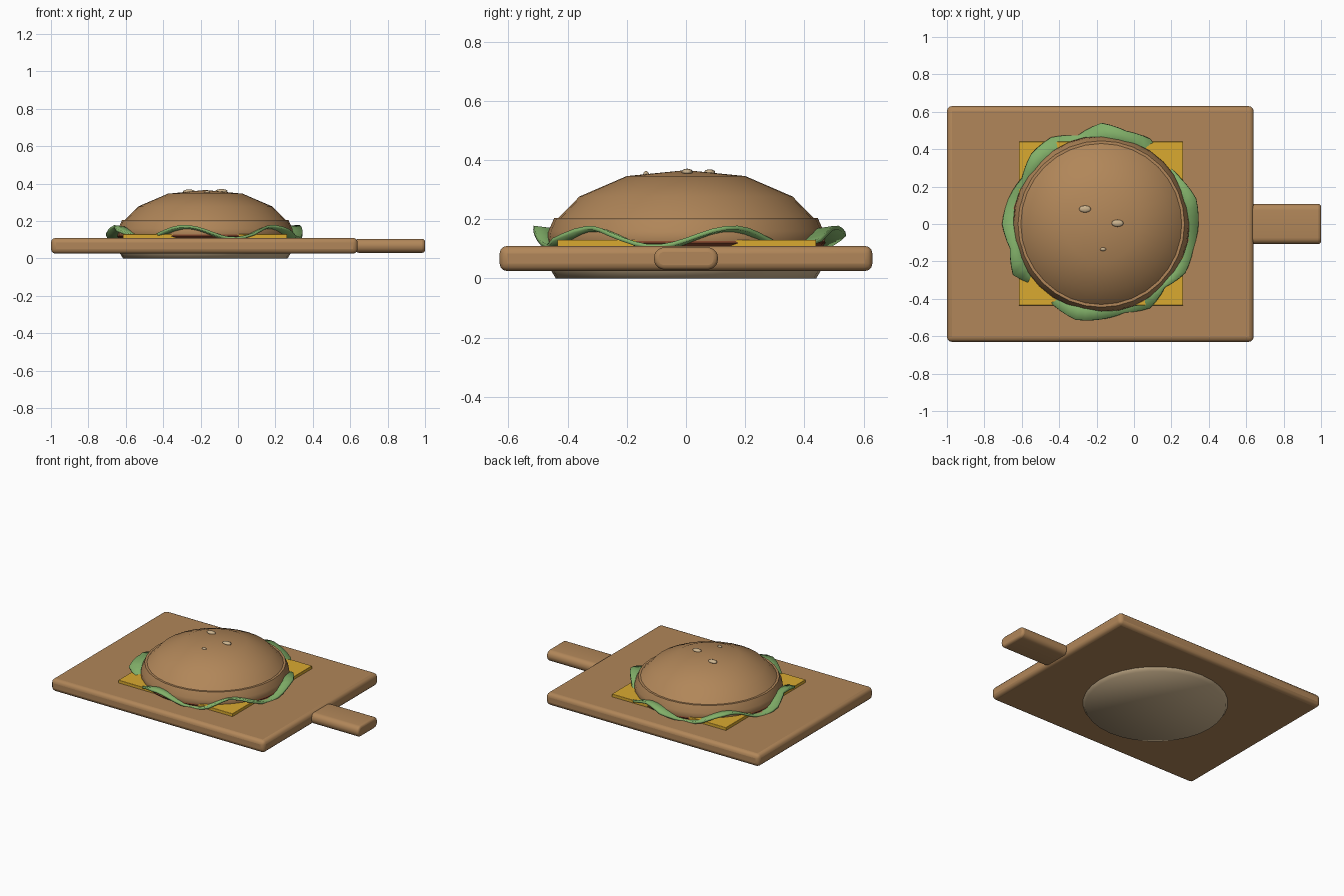
import bpy, bmesh
from math import sin, cos, pi, radians

if "Cube" in bpy.data.objects:
    bpy.data.objects.remove(bpy.data.objects["Cube"])


def material(name, rgb):
    m = bpy.data.materials.new(name)
    m.use_nodes = True
    m.diffuse_color = (*rgb, 1)
    m.node_tree.nodes["Principled BSDF"].inputs["Base Color"].default_value = (*rgb, 1)
    return m


BROWN = material("toasted brown", (0.44, 0.24, 0.1))
CREAM = material("cream", (0.6, 0.45, 0.27))
YELLOW = material("cheese yellow", (0.7, 0.4, 0.03))
GREEN = material("leaf green", (0.22, 0.43, 0.14))
RED = material("patty red brown", (0.22, 0.06, 0.025))
BUN_X = -0.175


def finish(name, bm, mat, angle=40, location=(0, 0, 0)):
    bmesh.ops.recalc_face_normals(bm, faces=bm.faces)
    mesh = bpy.data.meshes.new(name)
    bm.to_mesh(mesh)
    bm.free()
    mesh.materials.append(mat)
    ob = bpy.data.objects.new(name, mesh)
    ob.location = location
    bpy.context.collection.objects.link(ob)
    bpy.ops.object.select_all(action='DESELECT')
    ob.select_set(True)
    bpy.context.view_layer.objects.active = ob
    bpy.ops.object.shade_smooth_by_angle(angle=radians(angle))
    return ob


def box(name, lo, hi, mat, bevel, side_round=0):
    """Box between two corners; side_round rounds the edges running along x."""
    bm = bmesh.new()
    bmesh.ops.create_cube(bm, size=1)
    for v in bm.verts:
        v.co = [a + (c + 0.5) * (b - a) for a, b, c in zip(lo, hi, v.co)]
    if side_round:
        long_edges = [e for e in bm.edges
                      if abs(e.verts[0].co.x - e.verts[1].co.x) > 0.01]
        bmesh.ops.bevel(bm, geom=long_edges, offset=side_round, segments=5,
                        profile=0.5, affect='EDGES')
    ob = finish(name, bm, mat)
    mod = ob.modifiers.new("rounded edges", 'BEVEL')
    mod.width, mod.segments = bevel, 3
    mod.limit_method, mod.angle_limit = 'ANGLE', radians(45)
    return ob


def lathe(name, profile, mat, angle=60, sides=32):
    """Spin (radius, height) pairs about the bun axis, capping both ends."""
    bm = bmesh.new()
    rings = []
    for r, z in profile:
        if r == 0:
            rings.append([bm.verts.new((0, 0, z))] * sides)
        else:
            rings.append([bm.verts.new((r * cos(2 * pi * i / sides),
                                        r * sin(2 * pi * i / sides), z))
                          for i in range(sides)])
    for a, b in zip(rings, rings[1:]):
        for i in range(sides):
            j = (i + 1) % sides
            bm.faces.new(list(dict.fromkeys((a[i], a[j], b[j], b[i]))))
    return finish(name, bm, mat, angle, (BUN_X, 0, 0))


# Cutting board with its handle
box("cutting_board", (-1, -0.63, 0.025), (0.64, 0.63, 0.11), BROWN, 0.026)
box("board_handle", (0.63, -0.108, 0.03), (1, 0.108, 0.105), BROWN, 0.015, 0.035)

# Buns and patty
lathe("bottom_bun", [(0, 0), (0.44, 0), (0.47, 0.05), (0.46, 0.1), (0, 0.1)], CREAM, 180)
lathe("patty", [(0, 0.1), (0.455, 0.1), (0.472, 0.12), (0.46, 0.145), (0, 0.145)], RED)
lathe("bun_rim", [(0, 0.105), (0.46, 0.105), (0.47, 0.13), (0.465, 0.16),
                  (0.445, 0.205), (0, 0.205)], BROWN)
lathe("top_bun", [(0, 0.2), (0.435, 0.2), (0.36, 0.277), (0.2, 0.346), (0, 0.366)], BROWN)

# Cheese slice
box("cheese_slice", (-0.615, -0.435, 0.105), (0.262, 0.44, 0.13), YELLOW, 0.003)

# Lettuce: wavy leaf ring, outer radius every fifteen degrees
reach = [.52, .525, .49, .47, .525, .515, .54, .49, .535, .53, .49, .515,
         .53, .505, .545, .47, .505, .53, .51, .49, .52, .48, .52, .51]
steps = 3 * len(reach)
bm = bmesh.new()
rows = []
for i in range(steps):
    t = 2 * pi * i / steps
    k, f = divmod(i, 3)
    outer = reach[k] + (reach[(k + 1) % len(reach)] - reach[k]) * f / 3
    wave = 0.14 + 0.032 * cos(6 * (t - radians(18)))
    rows.append([bm.verts.new((r * cos(t), r * sin(t), z)) for r, z in
                 ((0.41, 0.13), (0.46, wave - 0.008), (outer, wave))])
for i, a in enumerate(rows):
    b = rows[(i + 1) % steps]
    for j in range(2):
        bm.faces.new((a[j], a[j + 1], b[j + 1], b[j]))
lettuce = finish("lettuce", bm, GREEN, 45, (BUN_X, 0, 0))
thick = lettuce.modifiers.new("leaf thickness", 'SOLIDIFY')
thick.thickness, thick.offset = 0.014, 0

# Sesame seeds
for n, (x, y, z, size, turn) in enumerate([(-0.262, 0.08, 0.358, 1, 0),
                                           (-0.088, 0.004, 0.36, 1, 0),
                                           (-0.165, -0.135, 0.352, 0.5, 0)]):
    bm = bmesh.new()
    bmesh.ops.create_uvsphere(bm, u_segments=12, v_segments=8, radius=1)
    bmesh.ops.scale(bm, vec=(0.032 * size, 0.019 * size, 0.011), verts=bm.verts)
    finish(f"sesame_seed_{n + 1}", bm, CREAM, 60, (x, y, z))
